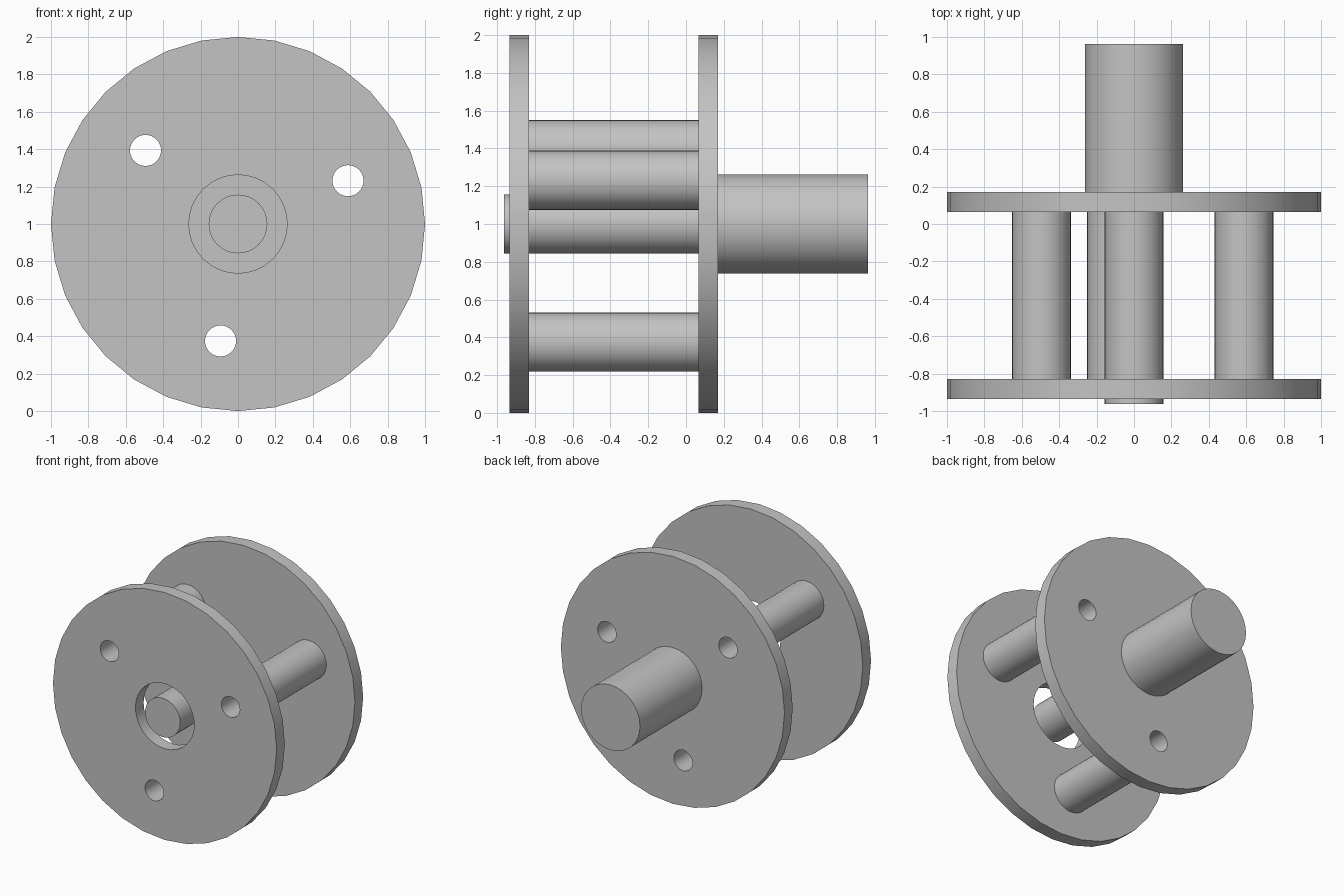
import bpy
import math
from mathutils import Matrix

if "Cube" in bpy.data.objects:
    bpy.data.objects.remove(bpy.data.objects["Cube"], do_unlink=True)

SIDES = 32
AXIS_Z = 1.0
PLATE_R, PLATE_T = 1.0, 0.105
FRONT_Y, BACK_Y = -0.935, 0.065      # front face of each plate
SHAFT_R, HUB_R, HOLE_R = 0.157, 0.263, 0.083
BOLT_CIRCLE = 0.632
BOLT_ANGLES = [math.radians(21.5 + 120 * i) for i in range(3)]
BOLTS = [(BOLT_CIRCLE * math.cos(a), AXIS_Z + BOLT_CIRCLE * math.sin(a))
         for a in BOLT_ANGLES]

grey = bpy.data.materials.new("plain grey")
grey.use_nodes = True
colour = (0.55, 0.55, 0.55, 1)
grey.diffuse_color = colour
grey.node_tree.nodes["Principled BSDF"].inputs["Base Color"].default_value = colour


def rod(name, radius, y0, y1, x=0.0, z=AXIS_Z):
    """Solid cylinder lying along y."""
    bpy.ops.mesh.primitive_cylinder_add(vertices=SIDES, radius=radius, depth=y1 - y0)
    ob = bpy.context.object
    ob.name = name
    ob.data.transform(Matrix.Rotation(math.pi / 2, 4, "X"))
    ob.location = (x, (y0 + y1) / 2, z)
    ob.data.materials.append(grey)
    return ob


def drill(ob, radius, x=0.0, z=AXIS_Z):
    """Cut a round hole right through along y."""
    cutter = rod("drill_cutter", radius, -1.5, 1.5, x, z)
    cutter.hide_render = True
    mod = ob.modifiers.new("hole", "BOOLEAN")
    mod.operation = "DIFFERENCE"
    mod.solver = "EXACT"
    mod.object = cutter
    bpy.context.view_layer.objects.active = ob
    bpy.ops.object.modifier_apply(modifier=mod.name)
    bpy.data.objects.remove(cutter, do_unlink=True)


def smooth(ob):
    bpy.ops.object.select_all(action="DESELECT")
    ob.select_set(True)
    bpy.context.view_layer.objects.active = ob
    bpy.ops.object.shade_smooth_by_angle(angle=math.radians(30))


# End plates with bolt holes; the front one also has a wide centre bore
front_plate = rod("front_plate", PLATE_R, FRONT_Y, FRONT_Y + PLATE_T)
back_plate = rod("back_plate", PLATE_R, BACK_Y, BACK_Y + PLATE_T)
for plate in (front_plate, back_plate):
    for x, z in BOLTS:
        drill(plate, HOLE_R, x, z)
drill(front_plate, HUB_R)
parts = [front_plate, back_plate]

# Hollow spacers between the plates
for i, (x, z) in enumerate(BOLTS):
    spacer = rod(f"spacer_{i + 1}", SHAFT_R, FRONT_Y + PLATE_T, BACK_Y, x, z)
    drill(spacer, HOLE_R, x, z)
    parts.append(spacer)

# Thin inner shaft and thick rear shaft
parts.append(rod("inner_shaft", SHAFT_R, -0.963, BACK_Y))
parts.append(rod("rear_shaft", HUB_R, BACK_Y + PLATE_T, 0.963))

for part in parts:
    smooth(part)
